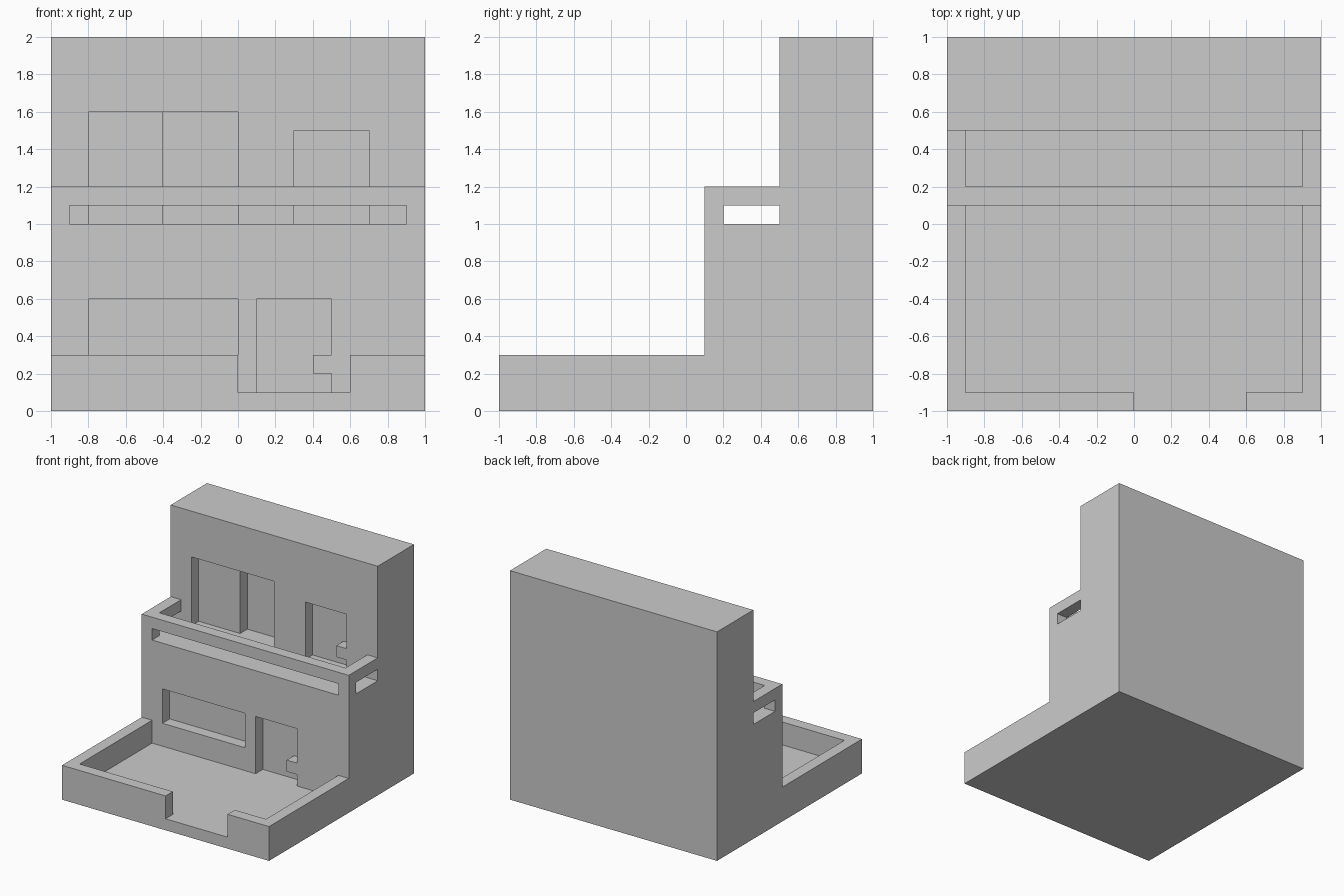
import bpy
import bmesh

if "Cube" in bpy.data.objects:
    bpy.data.objects.remove(bpy.data.objects["Cube"])


def prism(name, outline, axis, lo, hi):
    """Extrude a 2D outline: (y, z) along x, or (x, z) along y."""
    bm = bmesh.new()
    rings = []
    for t in (lo, hi):
        rings.append([bm.verts.new((t, a, b) if axis == "x" else (a, t, b))
                      for a, b in outline])
    n = len(outline)
    bm.faces.new(rings[0])
    bm.faces.new(rings[1])
    for i in range(n):
        j = (i + 1) % n
        bm.faces.new((rings[0][i], rings[0][j], rings[1][j], rings[1][i]))
    bmesh.ops.recalc_face_normals(bm, faces=bm.faces[:])
    mesh = bpy.data.meshes.new(name)
    bm.to_mesh(mesh)
    bm.free()
    ob = bpy.data.objects.new(name, mesh)
    bpy.context.collection.objects.link(ob)
    return ob


def box(name, x0, x1, y0, y1, z0, z1):
    return prism(name, [(x0, z0), (x1, z0), (x1, z1), (x0, z1)], "y", y0, y1)


def cut(body, cutter):
    cutter.hide_render = True
    mod = body.modifiers.new(cutter.name, "BOOLEAN")
    mod.operation = "DIFFERENCE"
    mod.solver = "EXACT"
    mod.object = cutter
    bpy.context.view_layer.objects.active = body
    bpy.ops.object.modifier_apply(modifier=mod.name)
    bpy.data.objects.remove(cutter)


def cut_door(body, name, x, z, wall):
    # door recess whose outline leaves a square handle flush with the wall
    w, h = 0.4, 0.5
    outline = [(x, z), (x + w, z), (x + w, z + 0.1), (x + 0.3, z + 0.1),
               (x + 0.3, z + 0.2), (x + w, z + 0.2), (x + w, z + h), (x, z + h)]
    cut(body, prism(name, outline, "y", wall - 0.05, wall + 0.1))


# stepped house body: yard, lower storey with balcony, upper storey
house = prism("house", [(-1, 0), (1, 0), (1, 2), (0.5, 2), (0.5, 1.2),
                        (0.1, 1.2), (0.1, 0.3), (-1, 0.3)], "x", -1, 1)

# walled yard with a gate opening
cut(house, box("yard", -0.9, 0.9, -0.9, 0.1, 0.1, 0.4))
cut(house, box("gate", 0, 0.6, -1.1, -0.85, 0.1, 0.4))

# balcony with gaps below its front and side rails
cut(house, box("balcony", -0.9, 0.9, 0.2, 0.5, 1.0, 1.3))
cut(house, box("front_rail_gap", -0.9, 0.9, 0.0, 0.25, 1.0, 1.1))
cut(house, box("side_rail_gap", -1.1, 1.1, 0.2, 0.5, 1.0, 1.1))

# lower window, and the sliding balcony window with two panel depths
cut(house, box("lower_window", -0.8, 0, 0.05, 0.2, 0.3, 0.6))
cut(house, box("sliding_panel_left", -0.8, 0, 0.45, 0.6, 1.0, 1.6))
cut(house, box("sliding_panel_right", -0.4, 0, 0.45, 0.7, 1.0, 1.6))

# front door and balcony door
cut_door(house, "front_door", 0.1, 0.1, 0.1)
cut_door(house, "balcony_door", 0.3, 1.0, 0.5)
